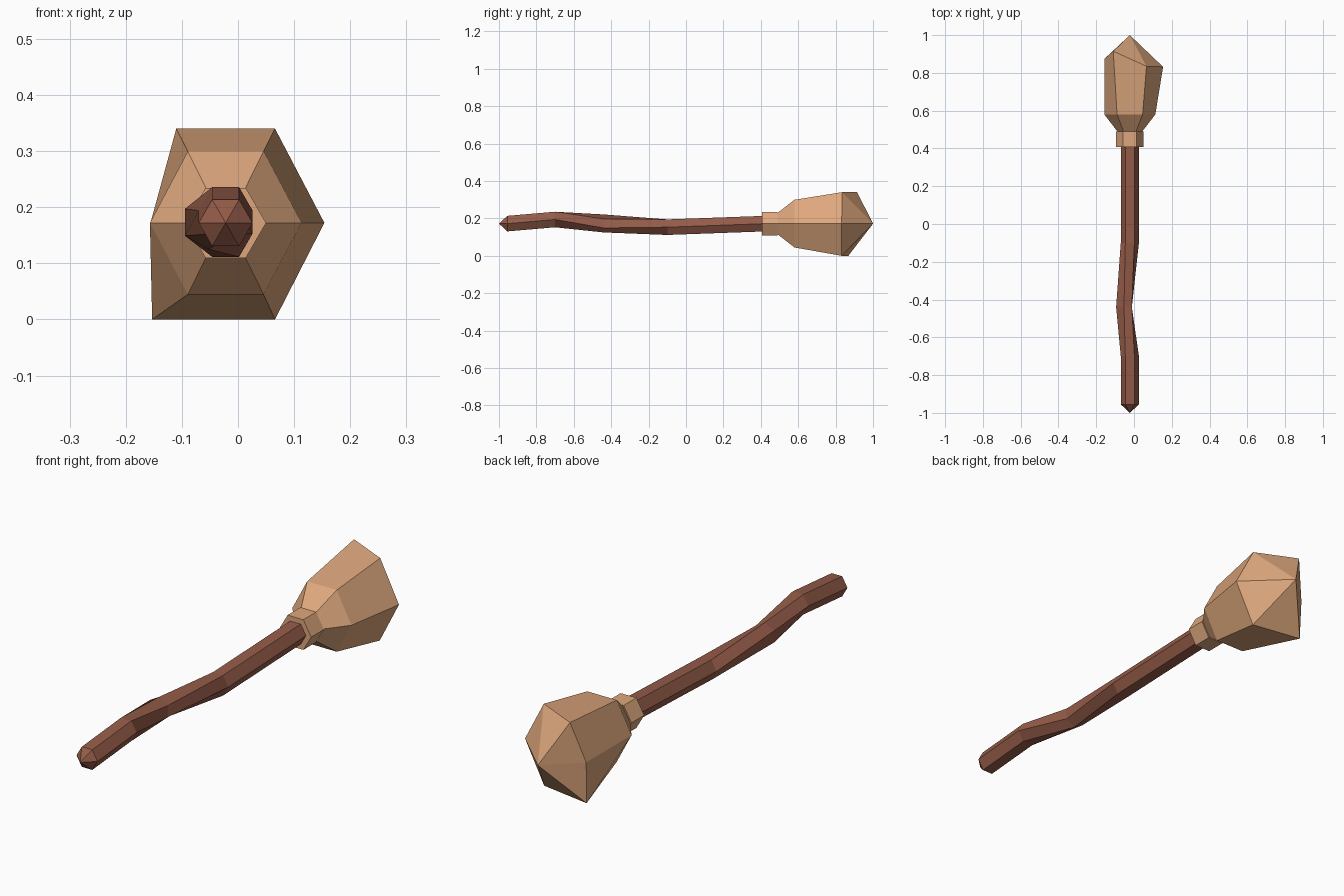
import bpy, bmesh
from math import sin, cos, radians

if "Cube" in bpy.data.objects:
    bpy.data.objects.remove(bpy.data.objects["Cube"])

CX, CZ = -0.022, 0.172  # long axis of the club


def material(name, rgb):
    m = bpy.data.materials.new(name)
    m.diffuse_color = (*rgb, 1)
    m.use_nodes = True
    m.node_tree.nodes["Principled BSDF"].inputs["Base Color"].default_value = m.diffuse_color
    return m


def hexagon(y, r, x=CX, z=CZ, twist=0, zs=1.0):
    """Six points around the long axis, starting at +x."""
    return [(x + r * cos(radians(60 * k + twist)), y,
             z + zs * r * sin(radians(60 * k + twist))) for k in range(6)]


def loft(name, rings, mat, start_tip=None, end_tip=None):
    """Skin rings together; close each end with a flat cap or a point."""
    bm = bmesh.new()
    loops = [[bm.verts.new(p) for p in ring] for ring in rings]
    for a, b in zip(loops, loops[1:]):
        for k in range(6):
            n = (k + 1) % 6
            bm.faces.new((a[k], a[n], b[n], b[k]))
    for loop, tip in ((loops[0], start_tip), (loops[-1], end_tip)):
        if tip:
            t = bm.verts.new(tip)
            for k in range(6):
                bm.faces.new((loop[k], loop[(k + 1) % 6], t))
        else:
            bm.faces.new(loop)
    bmesh.ops.recalc_face_normals(bm, faces=bm.faces)
    me = bpy.data.meshes.new(name)
    bm.to_mesh(me)
    bm.free()
    me.materials.append(mat)
    ob = bpy.data.objects.new(name, me)
    bpy.context.collection.objects.link(ob)
    return ob


dark_wood = material("dark_wood", (0.300, 0.107, 0.066))
tan_stone = material("tan_wood", (0.730, 0.390, 0.205))

# Crooked handle with a pointed butt and one twisted section
loft("handle", [
    hexagon(-0.955, 0.048),
    hexagon(-0.70, 0.048, z=0.194),
    hexagon(-0.44, 0.048, x=-0.053, z=0.173, twist=-30),
    hexagon(-0.10, 0.048, z=0.153),
    hexagon(0.42, 0.048),
], dark_wood, start_tip=(CX, -1.0, CZ))

# Collar between handle and head
loft("collar", [hexagon(0.407, 0.072), hexagon(0.49, 0.072)], tan_stone)

# Heavy head: narrow neck, wide shoulder, uneven rim and a pointed end
rim = [(0.154, 0.832, 0.172), (0.066, 0.835, 0.340), (-0.110, 0.915, 0.340),
       (-0.156, 0.875, 0.172), (-0.153, 0.868, 0.0), (0.066, 0.832, 0.0)]
loft("head", [
    hexagon(0.485, 0.062),
    hexagon(0.58, 0.135, zs=1.09),
    rim,
], tan_stone, end_tip=(CX, 1.0, CZ))
